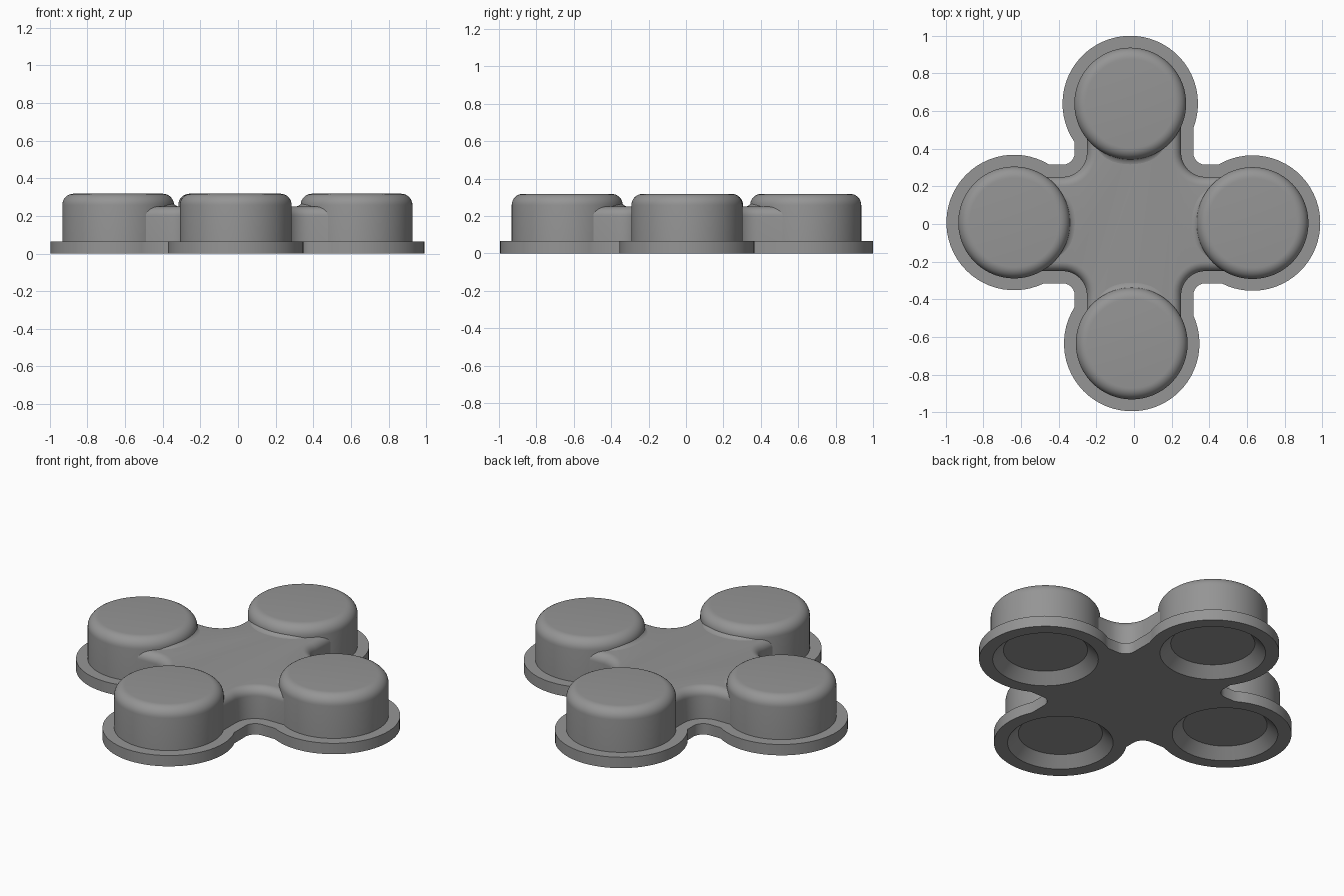
import bpy, bmesh, math
from math import sin, cos, pi

if "Cube" in bpy.data.objects:
    bpy.data.objects.remove(bpy.data.objects["Cube"])

grey = bpy.data.materials.new("grey")
grey.diffuse_color = (0.30, 0.30, 0.30, 1)
grey.use_nodes = True
grey.node_tree.nodes["Principled BSDF"].inputs["Base Color"].default_value = grey.diffuse_color

# Cup centres: right, back, left, front
CENTRES = [(0.63, 0.005), (-0.02, 0.64), (-0.637, 0.008), (-0.012, -0.635)]


def make_object(name, bm):
    bmesh.ops.recalc_face_normals(bm, faces=bm.faces)
    me = bpy.data.meshes.new(name)
    bm.to_mesh(me)
    bm.free()
    me.materials.append(grey)
    ob = bpy.data.objects.new(name, me)
    bpy.context.collection.objects.link(ob)
    return ob


def select(ob):
    bpy.ops.object.select_all(action='DESELECT')
    ob.select_set(True)
    bpy.context.view_layer.objects.active = ob


def smooth(ob):
    select(ob)
    bpy.ops.object.shade_smooth_by_angle(angle=math.radians(35))


def outline(radius, half, fillet, steps=40, fsteps=10):
    """Four round lobes joined by a cross with filleted inner corners."""
    pts = []
    for k, (cx, cy) in enumerate(CENTRES):
        a = k * pi / 2
        # keep the arms straight while the lobes sit slightly off axis
        off = -cx * sin(a) + cy * cos(a)
        lo = -pi + math.asin((half + off) / radius)
        hi = pi - math.asin((half - off) / radius)
        for i in range(steps + 1):
            t = a + lo + (hi - lo) * i / steps
            pts.append((cx + radius * cos(t), cy + radius * sin(t)))
        # concave corner towards the next arm
        c = half + fillet
        for i in range(fsteps + 1):
            t = -pi / 2 - pi / 2 * i / fsteps
            u, v = c + fillet * cos(t), c + fillet * sin(t)
            pts.append((u * cos(a) - v * sin(a), u * sin(a) + v * cos(a)))
    return pts


def loft(name, layers):
    """Stack outlines at given heights and cap both ends."""
    bm = bmesh.new()
    rings = [[bm.verts.new((x, y, z)) for x, y in pts] for pts, z in layers]
    n = len(rings[0])
    for r0, r1 in zip(rings, rings[1:]):
        for i in range(n):
            j = (i + 1) % n
            bm.faces.new((r0[i], r0[j], r1[j], r1[i]))
    bm.faces.new(rings[0])
    bm.faces.new(rings[-1])
    return make_object(name, bm)


def circle(cx, cy, r, n=96):
    return [(cx + r * cos(2 * pi * i / n), cy + r * sin(2 * pi * i / n)) for i in range(n)]


# Flange plate with a shallow tapered recess under each cup
flange = loft("flange", [(outline(0.36, 0.315, 0.065), z) for z in (0, 0.065)])
for cx, cy in CENTRES:
    cutter = loft("recess_cutter", [(circle(cx, cy, 0.296), -0.01), (circle(cx, cy, 0.228), 0.058)])
    cutter.hide_render = True
    mod = flange.modifiers.new("recess", 'BOOLEAN')
    mod.operation, mod.object, mod.solver = 'DIFFERENCE', cutter, 'EXACT'
    select(flange)
    bpy.ops.object.modifier_apply(modifier=mod.name)
    bpy.data.objects.remove(cutter)
smooth(flange)

# Cross-shaped hub with a rounded top edge
HUB_TOP, EDGE = 0.25, 0.05
layers = [(outline(0.275, 0.25, 0.13), 0.06)]
for i in range(9):
    t = pi / 2 * i / 8
    d = EDGE * (1 - cos(t))
    layers.append((outline(0.275 - d, 0.25 - d, 0.13 + d), HUB_TOP - EDGE + EDGE * sin(t)))
smooth(loft("hub", layers))

# Round cups with softened rims
TOP, RAD, RIM = 0.318, 0.297, 0.06
for (cx, cy), side in zip(CENTRES, ("right", "back", "left", "front")):
    layers = [(circle(cx, cy, RAD), 0.06)]
    for i in range(9):
        t = pi / 2 * i / 8
        layers.append((circle(cx, cy, RAD - RIM + RIM * cos(t)), TOP - RIM + RIM * sin(t)))
    smooth(loft(side + "_cup", layers))

# Concave blends where the hub meets each cup, fading out at both ends
for k, ((cx, cy), side) in enumerate(zip(CENTRES, ("right", "back", "left", "front"))):
    bm = bmesh.new()
    rows = []
    for i in range(25):
        s = i / 24 * 2 - 1
        a = k * pi / 2 + pi + s * 0.72
        w = 0.045 * (1 - s ** 4) + 0.001
        row = []
        for j in range(7):
            t = pi / 2 * j / 6
            r = RAD - 0.012 + w * (1 - sin(t))
            z = HUB_TOP - 0.001 + w * 0.9 * (1 - cos(t))
            row.append(bm.verts.new((cx + r * cos(a), cy + r * sin(a), z)))
        rows.append(row)
    for r0, r1 in zip(rows, rows[1:]):
        for j in range(6):
            bm.faces.new((r0[j], r1[j], r1[j + 1], r0[j + 1]))
    ob = make_object(side + "_blend", bm)
    # open strip: make its faces look upward
    if sum(p.normal.z for p in ob.data.polygons) < 0:
        ob.data.flip_normals()
    smooth(ob)
